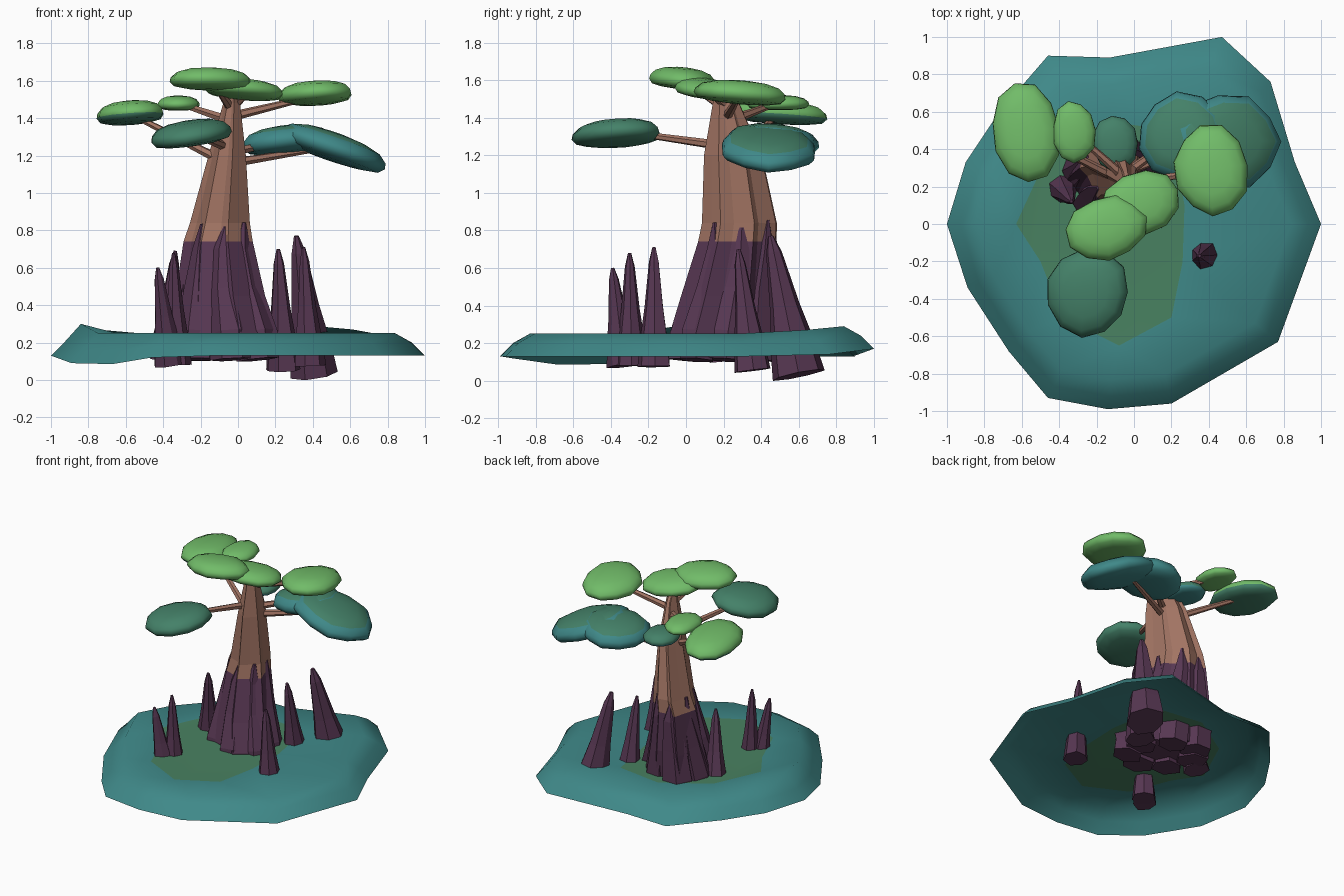
import bpy, bmesh, math, random
from mathutils import Vector, Matrix, Euler

if "Cube" in bpy.data.objects:
    bpy.data.objects.remove(bpy.data.objects["Cube"])

random.seed(4)


def mat(name, c):
    m = bpy.data.materials.new(name)
    m.diffuse_color = (*c, 1)
    m.use_nodes = True
    m.node_tree.nodes["Principled BSDF"].inputs["Base Color"].default_value = m.diffuse_color
    return m


TEAL = mat("teal", (0.05, 0.25, 0.25))
MOSS = mat("moss_patch", (0.066, 0.222, 0.12))
PURPLE = mat("purple_bark", (0.095, 0.038, 0.085))
BROWN = mat("brown_bark", (0.36, 0.175, 0.125))
LIGHT = mat("light_leaf", (0.165, 0.5, 0.14))
DARK = mat("dark_leaf", (0.058, 0.22, 0.14))


def finish(name, bm, mats, smooth=None):
    me = bpy.data.meshes.new(name)
    bm.to_mesh(me)
    bm.free()
    for m in mats:
        me.materials.append(m)
    ob = bpy.data.objects.new(name, me)
    bpy.context.collection.objects.link(ob)
    if smooth:
        bpy.context.view_layer.objects.active = ob
        ob.select_set(True)
        bpy.ops.object.shade_smooth_by_angle(angle=math.radians(smooth))
        ob.select_set(False)
    return ob


def loft(bm, rings):
    """Skin a list of closed rings and cap both ends."""
    vr = [[bm.verts.new(p) for p in r] for r in rings]
    n = len(vr[0])
    for a, b in zip(vr, vr[1:]):
        for i in range(n):
            bm.faces.new((a[i], a[(i + 1) % n], b[(i + 1) % n], b[i]))
    bm.faces.new(vr[0][::-1])
    bm.faces.new(vr[-1])


def tube(name, pts, sides, m, jitter=0.0, smooth=None):
    """Tapered tube through (x, y, z, radius) points."""
    P = [Vector(p[:3]) for p in pts]
    wob = [1 + random.uniform(-jitter, jitter) for _ in range(sides)]
    rings = []
    for i, p in enumerate(P):
        d = (P[min(i + 1, len(P) - 1)] - P[max(i - 1, 0)]).normalized()
        q = Vector((0, 0, 1)).rotation_difference(d)
        rings.append([p + q @ Vector((math.cos(t), math.sin(t), 0)) * pts[i][3] * wob[k]
                      for k in range(sides) for t in [2 * math.pi * k / sides]])
    bm = bmesh.new()
    loft(bm, rings)
    bmesh.ops.recalc_face_normals(bm, faces=bm.faces)
    return finish(name, bm, [m], smooth)


# Island: open shell with sloping rim and a moss patch in the middle
rim = [(-1, 0, .13), (-.9, .33, .13), (-.72, .6, .13), (-.46, .9, .13), (-.13, .89, .13),
       (.47, 1, .17), (.73, .76, .14), (.86, .33, .13), (1, 0, .13), (.77, -.63, .13),
       (.2, -.96, .13), (-.14, -.99, .13), (-.46, -.93, .12), (-.67, -.68, .085), (-.89, -.34, .09)]
patch = [(-.63, 0), (-.47, .35), (-.15, .55), (.2, .5), (.27, .1), (.26, -.2), (.2, -.5),
         (-.08, -.65), (-.38, -.5), (-.5, -.2)]
raised = {0: .30, 1: .27, 5: .29, 6: .27}
bm = bmesh.new()
outer = [bm.verts.new(p) for p in rim]
mid = [bm.verts.new((x * .93, y * .93, z + .07)) for x, y, z in rim]
inner = [bm.verts.new((x * .84, y * .84, raised.get(i, .25))) for i, (x, y, z) in enumerate(rim)]
for a, b in ((outer, mid), (mid, inner)):
    for i in range(len(rim)):
        j = (i + 1) % len(rim)
        bm.faces.new((a[j], a[i], b[i], b[j]))
pv = [bm.verts.new((x, y, .245)) for x, y in patch]
pe = [bm.edges.new((pv[i], pv[(i + 1) % len(pv)])) for i in range(len(pv))]
ie = [bm.edges.get((inner[i], inner[(i + 1) % len(inner)])) for i in range(len(inner))]
bmesh.ops.triangle_fill(bm, use_beauty=True, edges=pe + ie, normal=(0, 0, 1))
ps = set(pv)
bmesh.ops.delete(bm, geom=[f for f in bm.faces if all(v in ps for v in f.verts)], context='FACES_ONLY')
bm.faces.new(pv).material_index = 1
for f in bm.faces:
    f.normal_update()
    if f.normal.z < 0:
        f.normal_flip()
finish("island", bm, [TEAL, MOSS], 60)

# Trunk: fluted loft, narrower along one diagonal, purple below and brown above
rows = [(.13, -.08, .2, .27, .27), (.25, -.08, .2, .29, .28), (.45, -.1, .24, .24, .26),
        (.74, -.11, .28, .185, .21), (.84, -.1, .29, .16, .2), (1.2, -.06, .255, .1, .155),
        (1.48, -.035, .215, .045, .07), (1.57, -.03, .18, .03, .04)]
N = 14
SKEW = .2


def star(z, cx, cy, rx, ry):
    out = []
    for k in range(N):
        t = 2 * math.pi * (k + .3 * math.sin(k * 2.1)) / N
        s = 1.03 if k % 2 else .87
        out.append((cx + rx * s * math.cos(t + SKEW), cy + ry * s * math.sin(t - SKEW), z))
    return out


bm = bmesh.new()
loft(bm, [star(*r) for r in rows])
bmesh.ops.recalc_face_normals(bm, faces=bm.faces)
for f in bm.faces:
    f.material_index = 0 if f.calc_center_median().z < .73 else 1
finish("trunk", bm, [PURPLE, BROWN])

# Root buttresses: broad fins merging into the trunk, pointed at the top
for k in range(7):
    t = 2 * math.pi * (k + .3) / 7
    c, s = math.cos(t + SKEW), math.sin(t - SKEW)
    top = random.uniform(.8, .87)
    tube("root_buttress", [(-.08 + .21 * c, .2 + .2 * s, .11, .11),
                           (-.085 + .2 * c, .21 + .2 * s, .25, .11),
                           (-.1 + .15 * c, .25 + .17 * s, .48, .09),
                           (-.105 + .13 * c, .28 + .17 * s, .7, .055),
                           (-.1 + .145 * c, .285 + .18 * s, top, .012)], 6, PURPLE, .12)

# Free-standing root spikes: base, tip, base radius
spikes = [((-.37, -.33, .08), (-.43, -.39, .60), .085), ((-.33, -.29, .08), (-.345, -.3, .68), .085),
          ((.38, -.165, .075), (.35, -.17, .71), .09), ((.24, .36, .055), (.215, .28, .70), .1),
          ((.39, .6, .03), (.31, .45, .77), .13), ((-.39, .2, .11), (-.335, .12, .69), .09)]
for b, t, r in spikes:
    b, t = Vector(b), Vector(t)
    prof = [(0, r), (.22, r * .85), (.5, r * .57), (.88, r * .3), (1, r * .1)]
    tube("root_spike", [(*b.lerp(t, h), q) for h, q in prof], 7, PURPLE, .12)

# Branches: start, end
branches = [((-.1, .25, 1.18), (-.55, .48, 1.41)), ((-.05, .25, 1.39), (-.32, .49, 1.48)),
            ((-.07, .2, 1.25), (-.25, -.3, 1.32)), ((-.03, .22, 1.41), (.38, .28, 1.51)),
            ((-.04, .28, 1.16), (.4, .45, 1.23)), ((-.03, .28, 1.22), (.22, .46, 1.27)),
            ((-.05, .25, 1.24), (-.1, .42, 1.31)), ((-.03, .22, 1.44), (-.13, 0, 1.59)),
            ((-.03, .22, 1.46), (.06, .12, 1.54))]
for a, b in branches:
    tube("branch", [(*a, .026), (*b, .015)], 6, BROWN, 0, 40)

# Leaf pads: centre, radii, tilt (x, y, z degrees), top and bottom colours, split height
pads = [((-.575, .49, 1.43), (.185, .265, .062), (-4, -3, 8), LIGHT, DARK, -.3),
        ((-.32, .49, 1.48), (.115, .165, .04), (0, 0, 5), LIGHT, LIGHT, -.3),
        ((-.25, -.365, 1.32), (.225, .24, .068), (3, -8, 0), DARK, DARK, -.3),
        ((-.145, -.02, 1.61), (.22, .17, .058), (-5, 2, 15), LIGHT, LIGHT, -.3),
        ((.03, .11, 1.555), (.225, .17, .052), (-5, 6, 20), LIGHT, LIGHT, -.3),
        ((.415, .29, 1.535), (.2, .25, .062), (-5, -2, 8), LIGHT, LIGHT, -.3),
        ((.26, .47, 1.285), (.245, .235, .075), (-4, -6, 0), DARK, TEAL, .4),
        ((.5, .44, 1.25), (.305, .26, .075), (-3, 19, 0), DARK, TEAL, .4),
        ((-.1, .43, 1.31), (.125, .15, .045), (0, 0, 0), DARK, TEAL, -.3)]
dome = [(.25, -1), (.6, -.92), (.9, -.72), (1, -.3), (.97, .1), (.83, .56), (.55, .87), (.2, 1)]
for c, rad, tilt, top, low, split in pads:
    n = 11
    wob = [random.uniform(.95, 1.04) for _ in range(n)]
    M = Matrix.Translation(c) @ Euler([math.radians(a) for a in tilt]).to_matrix().to_4x4()
    rings = [[M @ Vector((rad[0] * r * wob[k] * math.cos(6.2832 * k / n),
                          rad[1] * r * wob[k] * math.sin(6.2832 * k / n), rad[2] * h))
              for k in range(n)] for r, h in dome]
    bm = bmesh.new()
    loft(bm, rings)
    bmesh.ops.recalc_face_normals(bm, faces=bm.faces)
    inv = M.inverted()
    for f in bm.faces:
        f.material_index = 1 if (inv @ f.calc_center_median()).z < split * rad[2] else 0
    finish("leaf_pad", bm, [top, low], 60)
